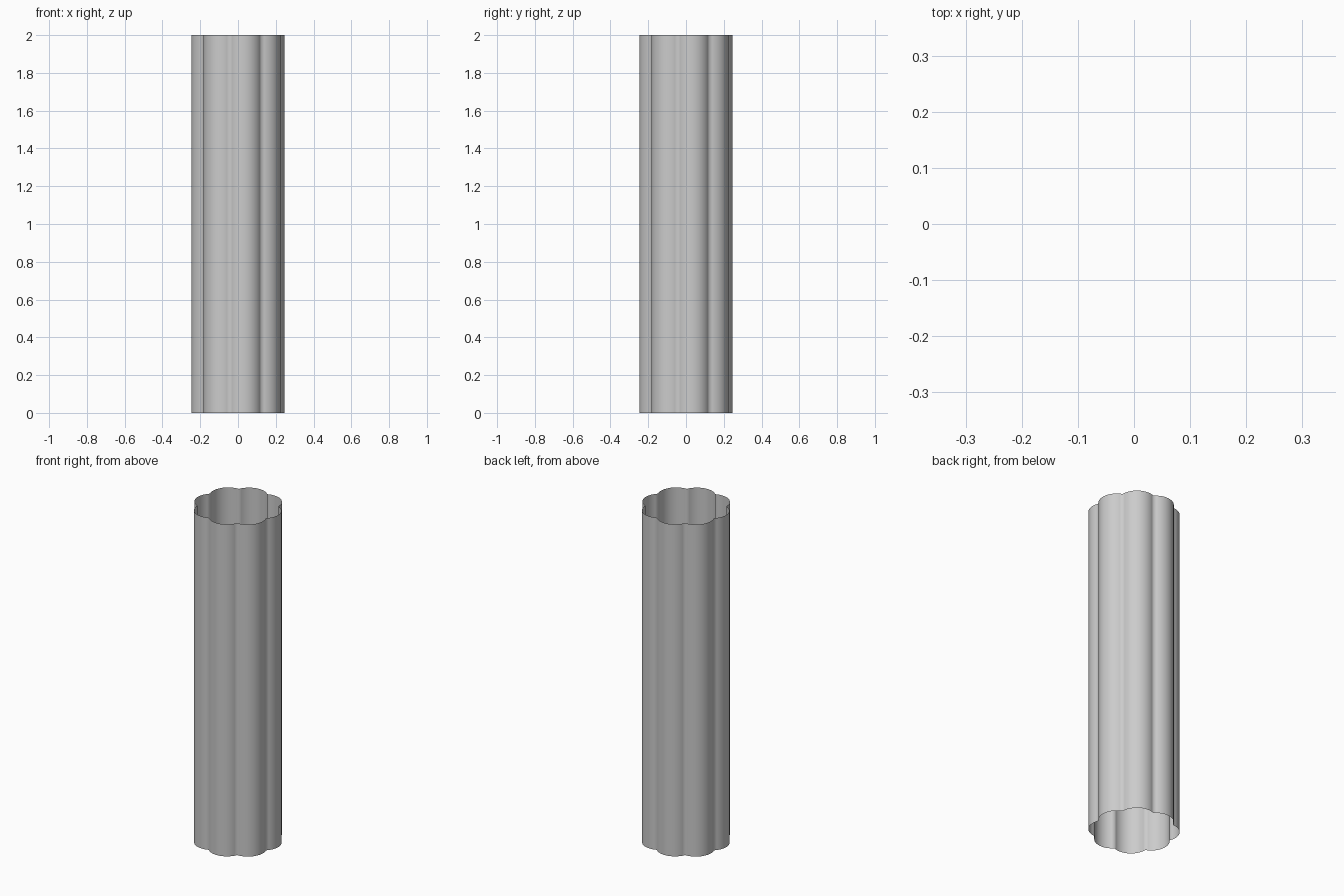
import bpy
import bmesh
from math import sin, cos, atan2, sqrt, pi, radians

if "Cube" in bpy.data.objects:
    bpy.data.objects.remove(bpy.data.objects["Cube"])

LOBES, STEPS = 8, 12
DIST, RAD, HEIGHT = 0.15, 0.10, 2.0
PHASE = radians(11.25)

# Half-angle of each lobe arc, up to the groove shared with its neighbour
half = pi / LOBES
groove = DIST * cos(half) + sqrt(RAD**2 - (DIST * sin(half))**2)
span = atan2(groove * sin(half), groove * cos(half) - DIST)

# Scalloped cross-section made of outward circular arcs
profile = []
for i in range(LOBES):
    axis = PHASE + i * 2 * half
    for j in range(STEPS):
        a = axis - span + 2 * span * j / STEPS
        profile.append((DIST * cos(axis) + RAD * cos(a),
                        DIST * sin(axis) + RAD * sin(a)))

# Open-ended thin shaft: the section swept straight up
bm = bmesh.new()
low = [bm.verts.new((x, y, 0)) for x, y in profile]
high = [bm.verts.new((x, y, HEIGHT)) for x, y in profile]
n = len(profile)
for i in range(n):
    k = (i + 1) % n
    face = bm.faces.new((low[i], low[k], high[k], high[i]))
    face.smooth = True

mesh = bpy.data.meshes.new("fluted_column_shaft")
bm.to_mesh(mesh)
bm.free()
shaft = bpy.data.objects.new("fluted_column_shaft", mesh)
bpy.context.collection.objects.link(shaft)
